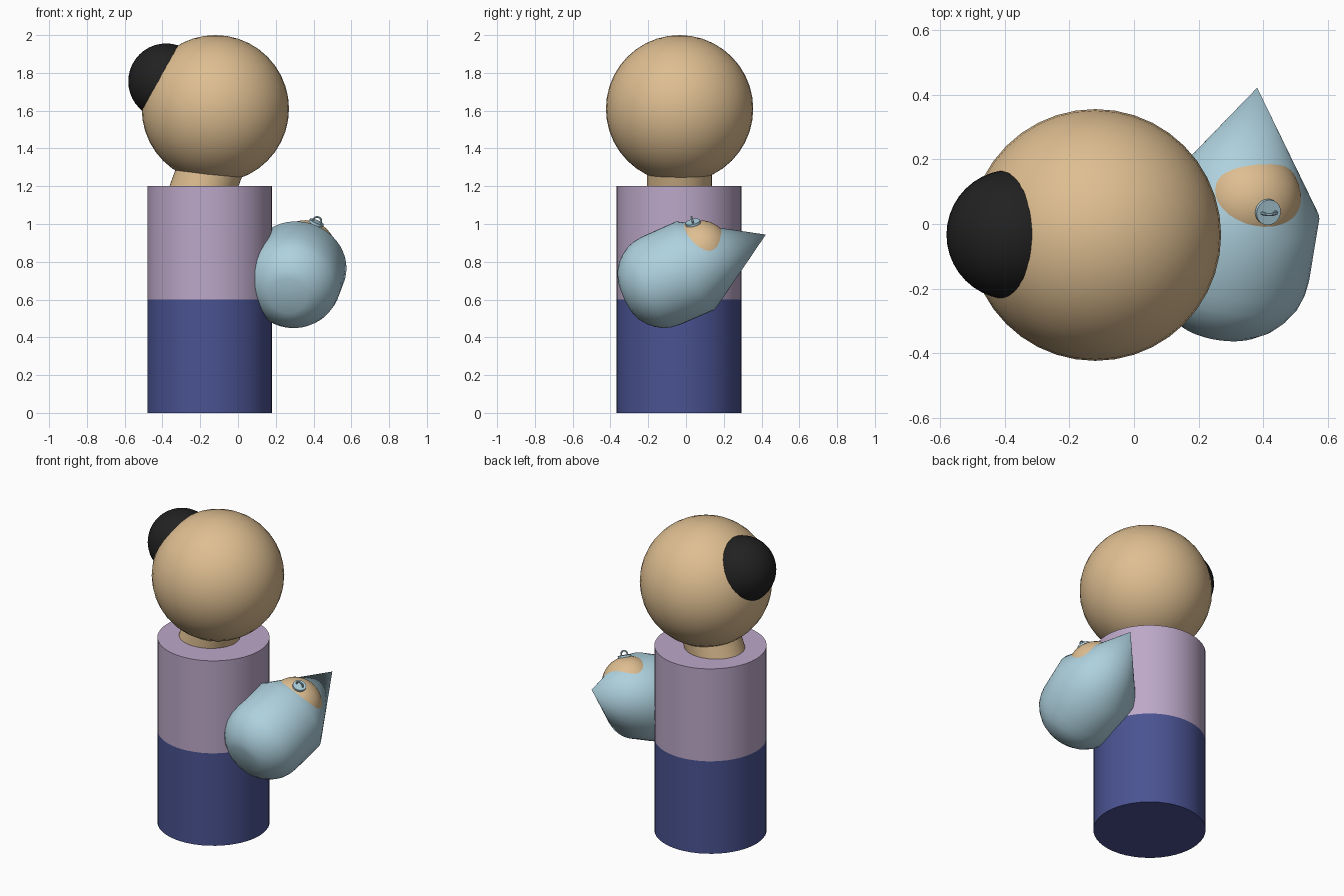
import bpy, bmesh, math
from mathutils import Vector, Matrix

if "Cube" in bpy.data.objects:
    bpy.data.objects.remove(bpy.data.objects["Cube"])


def material(name, rgb):
    lin = [((c / 255 + 0.055) / 1.055) ** 2.4 for c in rgb]
    m = bpy.data.materials.new(name)
    m.diffuse_color = (*lin, 1)
    m.use_nodes = True
    m.node_tree.nodes["Principled BSDF"].inputs["Base Color"].default_value = m.diffuse_color
    return m


SKIN = material("skin tan", (222, 190, 145))
LILAC = material("lilac", (188, 168, 200))
NAVY = material("navy", (74, 83, 146))
BLUE = material("pale blue", (174, 209, 222))
BLACK = material("black", (33, 33, 33))


def finish(ob, name, mat, angle=40):
    ob.name = name
    ob.data.materials.append(mat)
    bpy.ops.object.select_all(action='DESELECT')
    ob.select_set(True)
    bpy.context.view_layer.objects.active = ob
    bpy.ops.object.shade_smooth_by_angle(angle=math.radians(angle))
    return ob


def frame(origin, axis, side=(1, 0, 0)):
    """Matrix whose local z runs along axis and local x leans towards side."""
    z = Vector(axis).normalized()
    x = Vector(side)
    x = (x - z * x.dot(z)).normalized()
    m = Matrix((x, z.cross(x), z)).transposed().to_4x4()
    m.translation = origin
    return m


def lathe(name, profile, matrix, mat, n=48):
    """Spin (radius, height) points around local z."""
    bm = bmesh.new()
    vs = [bm.verts.new((r, 0, h)) for r, h in profile]
    es = [bm.edges.new(p) for p in zip(vs, vs[1:])]
    bmesh.ops.spin(bm, geom=vs + es, cent=(0, 0, 0), axis=(0, 0, 1),
                   angle=math.tau, steps=n, use_duplicate=False)
    bmesh.ops.remove_doubles(bm, verts=bm.verts, dist=1e-5)
    bmesh.ops.recalc_face_normals(bm, faces=bm.faces)
    me = bpy.data.meshes.new(name)
    bm.to_mesh(me)
    bm.free()
    ob = bpy.data.objects.new(name, me)
    bpy.context.collection.objects.link(ob)
    ob.matrix_world = matrix
    return finish(ob, name, mat)


def ball(name, loc, r, mat):
    bpy.ops.mesh.primitive_uv_sphere_add(segments=40, ring_count=20, radius=r, location=loc)
    return finish(bpy.context.object, name, mat)


def rod(r, h0, h1):
    return [(0, h0), (r, h0), (r, h1), (0, h1)]


# Adult: legs, torso, leaning neck, head and hair bun
base = Matrix.Translation((-0.15, -0.037, 0))
lathe("legs", rod(0.33, 0, 0.6), base, NAVY)
lathe("torso", rod(0.33, 0.6, 1.2), base, LILAC)
lean = math.radians(20)
lathe("neck", rod(0.172, -0.1, 0.2),
      frame((-0.18, -0.035, 1.2), (math.sin(lean), 0, math.cos(lean))), SKIN)
ball("head", (-0.12, -0.034, 1.61), 0.39, SKIN)
ball("hair_bun", (-0.38, -0.033, 1.755), 0.201, BLACK)

# Baby bundle: rounded foot end, straight middle, pointed hood
hood_base = Vector((0.322, 0.05, 0.78))
axis = (Vector((0.382, 0.425, 0.945)) - hood_base).normalized()
bundle = [(0, -0.412), (0.1, -0.406), (0.14, -0.391), (0.18, -0.363), (0.21, -0.33),
          (0.235, -0.29), (0.248, -0.25), (0.254, -0.2), (0.255, 0), (0, 0.411)]
lathe("baby_wrap", bundle, frame(hood_base, axis), BLUE)

# Baby face pokes through the hood
face = Vector((0.356, 0.073, 0.857))
ball("baby_face", face, 0.163, SKIN)

# Dummy: small disc with an upright ring handle
out = Vector((0.36, -0.22, 0.91)).normalized()
lathe("dummy_disc", rod(0.04, -0.015, 0.008), frame(face + out * 0.163, out), BLUE, 24)
m = frame(face + out * 0.175, out)
bpy.ops.mesh.primitive_torus_add(major_radius=0.022, minor_radius=0.005,
                                 major_segments=24, minor_segments=8)
ring = bpy.context.object
ring.matrix_world = m @ Matrix.Rotation(math.pi / 2, 4, 'X')
finish(ring, "dummy_ring", BLUE)
